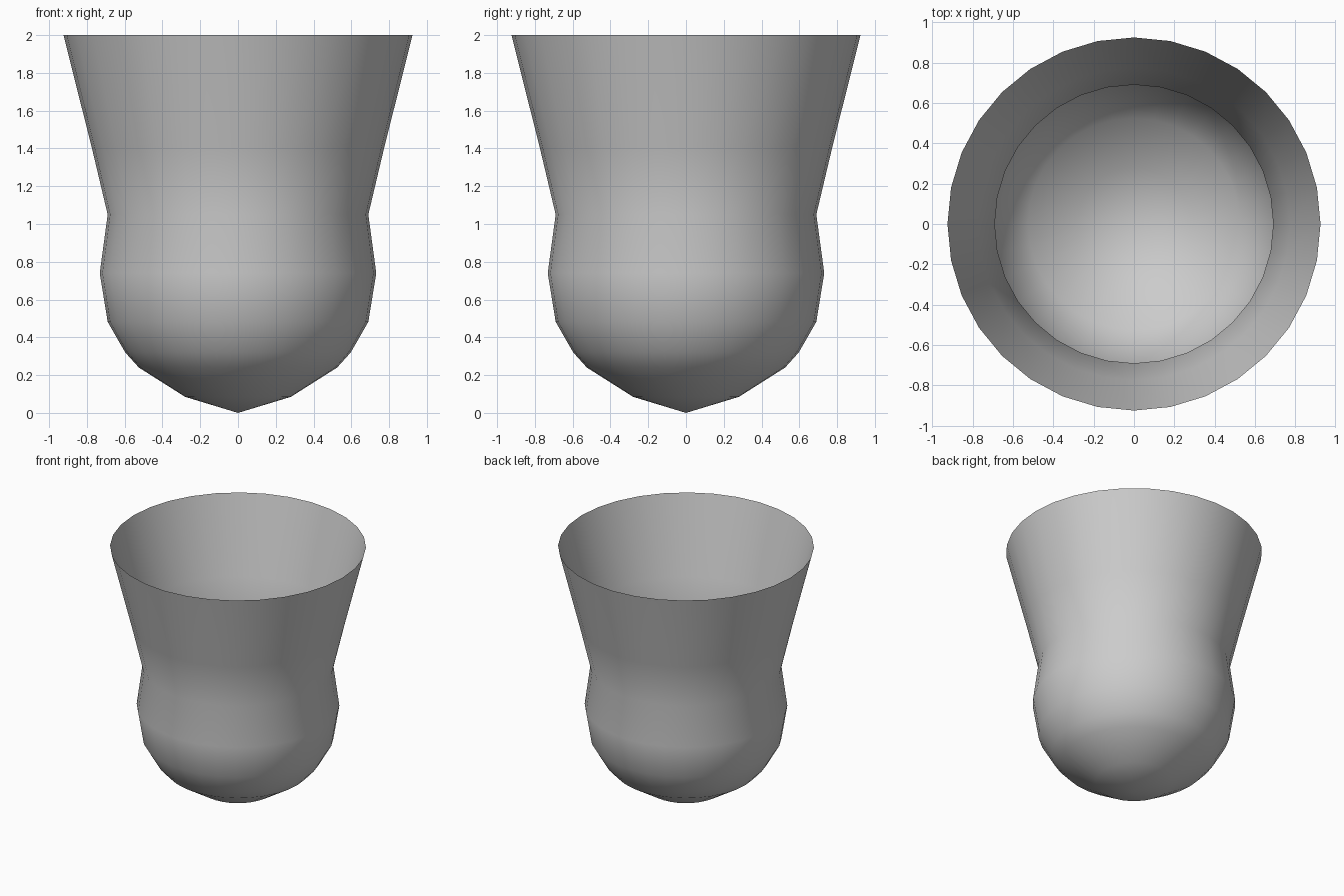
import bpy, bmesh, math
from mathutils import Vector

if "Cube" in bpy.data.objects:
    bpy.data.objects.remove(bpy.data.objects["Cube"])

SIDES = 32
# Cup profile as (radius, height), from the bottom tip to the open rim
PROFILE = [(0, 0), (0.28, 0.085), (0.525, 0.24), (0.597, 0.32), (0.69, 0.482),
           (0.732, 0.74), (0.69, 1.05), (0.773, 1.4), (0.924, 2.0)]

# Spin the profile into a thin open shell
bm = bmesh.new()
verts = [bm.verts.new((r, 0, z)) for r, z in PROFILE]
edges = [bm.edges.new(pair) for pair in zip(verts, verts[1:])]
bmesh.ops.spin(bm, geom=verts + edges, cent=(0, 0, 0), axis=(0, 0, 1),
               angle=math.tau, steps=SIDES)
bmesh.ops.remove_doubles(bm, verts=bm.verts[:], dist=0.0005)
bmesh.ops.dissolve_degenerate(bm, edges=bm.edges[:], dist=0.0005)

# Make every face point outward
bm.normal_update()
inward = [f for f in bm.faces
          if f.normal.dot(f.calc_center_median() - Vector((0, 0, 1))) < 0]
bmesh.ops.reverse_faces(bm, faces=inward)
for f in bm.faces:
    f.smooth = True

mesh = bpy.data.meshes.new("cup_shell")
bm.to_mesh(mesh)
bm.free()
cup = bpy.data.objects.new("cup_shell", mesh)
bpy.context.collection.objects.link(cup)
